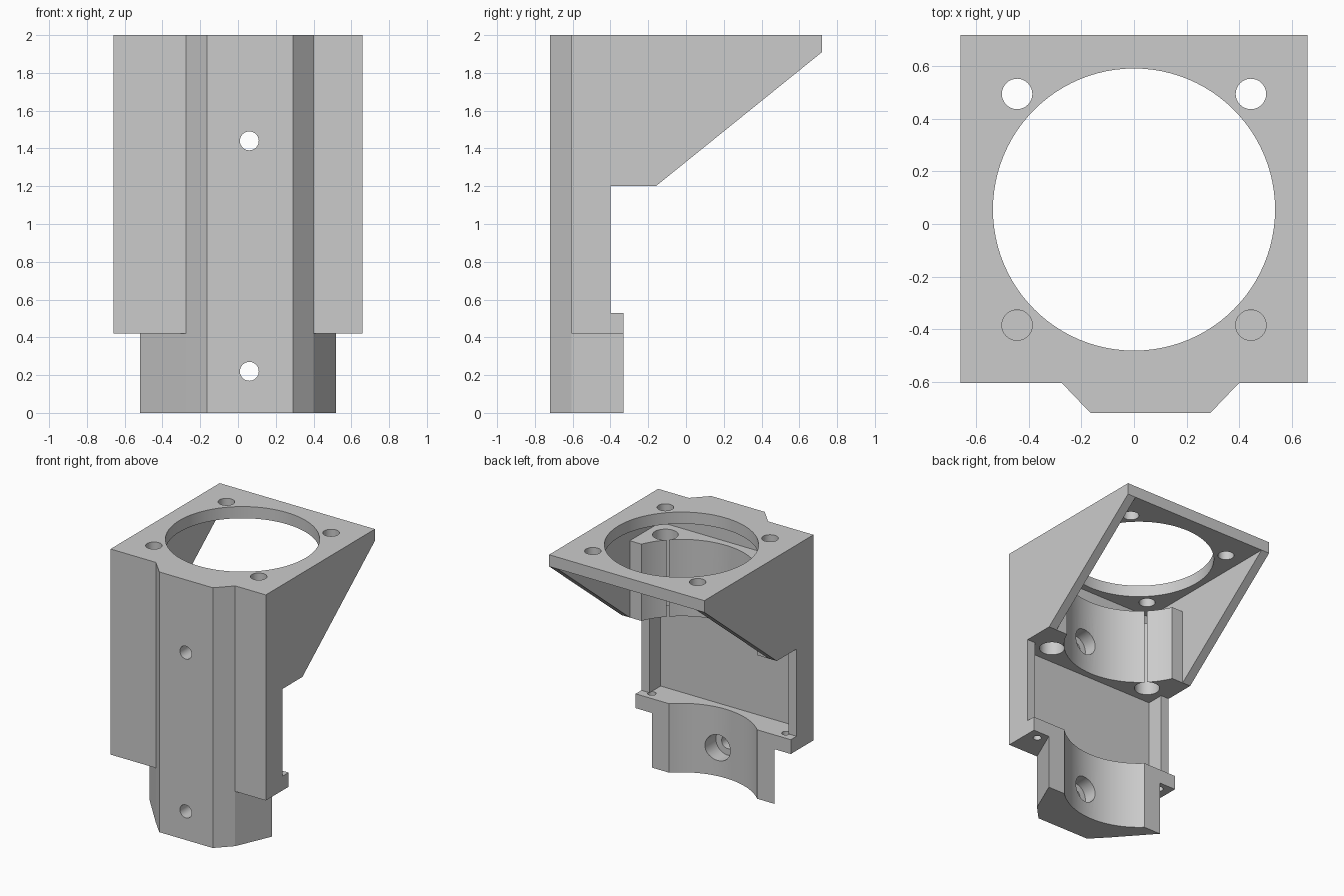
import bpy, bmesh, math
from mathutils import Vector

if "Cube" in bpy.data.objects:
    bpy.data.objects.remove(bpy.data.objects["Cube"], do_unlink=True)

grey = bpy.data.materials.new("light_grey")
grey.use_nodes = True
grey.diffuse_color = (0.6, 0.6, 0.6, 1)
grey.node_tree.nodes["Principled BSDF"].inputs["Base Color"].default_value = (0.6, 0.6, 0.6, 1)

W, FRONT, BACK, TOP = 0.66, -0.605, 0.72, 2.0
WALL = 0.07
BORE_Y, BORE_R = 0.055, 0.537
SADDLE_BACK = -0.16


def prism(name, points, axis, low, high):
    """Extrude a flat outline along x (outline in y, z) or z (outline in x, y)."""
    def place(p, t):
        return Vector((t, p[0], p[1])) if axis == 'X' else Vector((p[0], p[1], t))
    bm = bmesh.new()
    face = bm.faces.new([bm.verts.new(place(p, low)) for p in points])
    ext = bmesh.ops.extrude_face_region(bm, geom=[face])
    moved = [g for g in ext["geom"] if isinstance(g, bmesh.types.BMVert)]
    bmesh.ops.translate(bm, verts=moved, vec=place((0, 0), high - low))
    bmesh.ops.recalc_face_normals(bm, faces=bm.faces)
    mesh = bpy.data.meshes.new(name)
    bm.to_mesh(mesh)
    bm.free()
    mesh.materials.append(grey)
    obj = bpy.data.objects.new(name, mesh)
    bpy.context.collection.objects.link(obj)
    return obj


def box(name, x0, x1, y0, y1, z0, z1):
    return prism(name, [(x0, y0), (x1, y0), (x1, y1), (x0, y1)], 'Z', z0, z1)


def drill(name, centre, radius, depth, along_y=False, sides=32):
    bpy.ops.mesh.primitive_cylinder_add(
        vertices=sides, radius=radius, depth=depth, location=centre,
        rotation=(math.pi / 2 if along_y else 0, 0, 0))
    obj = bpy.context.object
    obj.name = name
    obj.hide_render = True
    obj.data.materials.append(grey)
    return obj


def combine(obj, others, operation):
    for other in others:
        mod = obj.modifiers.new("cut", 'BOOLEAN')
        mod.operation = operation
        mod.solver = 'EXACT'
        mod.object = other
    bpy.context.view_layer.update()
    result = obj.evaluated_get(bpy.context.evaluated_depsgraph_get())
    mesh = bpy.data.meshes.new_from_object(result)
    obj.modifiers.clear()
    obj.data = mesh


# Cutters: main bore, screw holes, bolt holes with counterbores
bore = drill("bore_cutter", (0, BORE_Y, 1), BORE_R, 3, sides=96)
screws = [drill("screw_cutter", (sx * 0.445, y, 1.95), 0.058, 0.3)
          for sx in (-1, 1) for y in (0.495, -0.385)]
pockets = [drill("pocket_cutter", (sx * 0.445, -0.385, 1.5), 0.09, 1) for sx in (-1, 1)]
pins = [drill("pin_cutter", (sx * 0.57, -0.4, 0.48), 0.03, 0.3, sides=20) for sx in (-1, 1)]
bolts, sinks = [], []
for z in (0.22, 1.44):
    bolts.append(drill("bolt_cutter", (0.06, -0.6, z), 0.05, 0.6, along_y=True))
    sinks.append(drill("sink_cutter", (0.06, -0.39, z), 0.1, 0.4, along_y=True))

# Top plate with round opening and four screw holes
plate = box("top_plate", -W, W, FRONT, BACK, 1.91, TOP)
combine(plate, [bore] + screws, 'DIFFERENCE')

# Side walls with sloped gussets
profile = [(FRONT, 0.53), (-0.4, 0.53), (-0.4, 1.2), (SADDLE_BACK, 1.2),
           (BACK, 1.91), (BACK, TOP), (FRONT, TOP)]
right_wall = prism("right_side_wall", profile, 'X', -W, -W + WALL)
left_wall = prism("left_side_wall", profile, 'X', W - WALL, W)

# Front wall and its offset ridge
front_wall = box("front_wall", -W, W, FRONT, FRONT + WALL, 0.42, TOP)
ridge_outline = [(-0.275, FRONT), (-0.165, -BACK), (0.29, -BACK), (0.4, FRONT)]
ridge = prism("front_ridge", ridge_outline, 'Z', 0, TOP)
combine(front_wall, bolts + sinks, 'DIFFERENCE')
combine(ridge, bolts + sinks, 'DIFFERENCE')

# Upper saddle between the side walls
upper = box("upper_saddle", -W + WALL, W - WALL, FRONT + WALL, SADDLE_BACK, 1.2, 1.79)
combine(upper, [bore] + pockets + bolts + sinks, 'DIFFERENCE')

# Lower saddle tapering into the ridge
lower = prism("lower_saddle", [(-0.275, FRONT), (0.4, FRONT), (0.52, -0.33), (-0.52, -0.33)],
              'Z', 0, 0.42)
combine(lower, [bore] + bolts + sinks, 'DIFFERENCE')

# Flange on top of the lower saddle
flange = box("lower_flange", -W, W, FRONT, -0.33, 0.42, 0.53)
combine(flange, [bore] + pins, 'DIFFERENCE')

for cutter in [bore] + screws + pockets + pins + bolts + sinks:
    bpy.data.objects.remove(cutter, do_unlink=True)

# Smooth the bores, keep the edges sharp
bpy.ops.object.select_all(action='DESELECT')
for part in (plate, right_wall, left_wall, front_wall, ridge, upper, lower, flange):
    part.select_set(True)
    bpy.context.view_layer.objects.active = part
bpy.ops.object.shade_smooth_by_angle(angle=math.radians(30))
